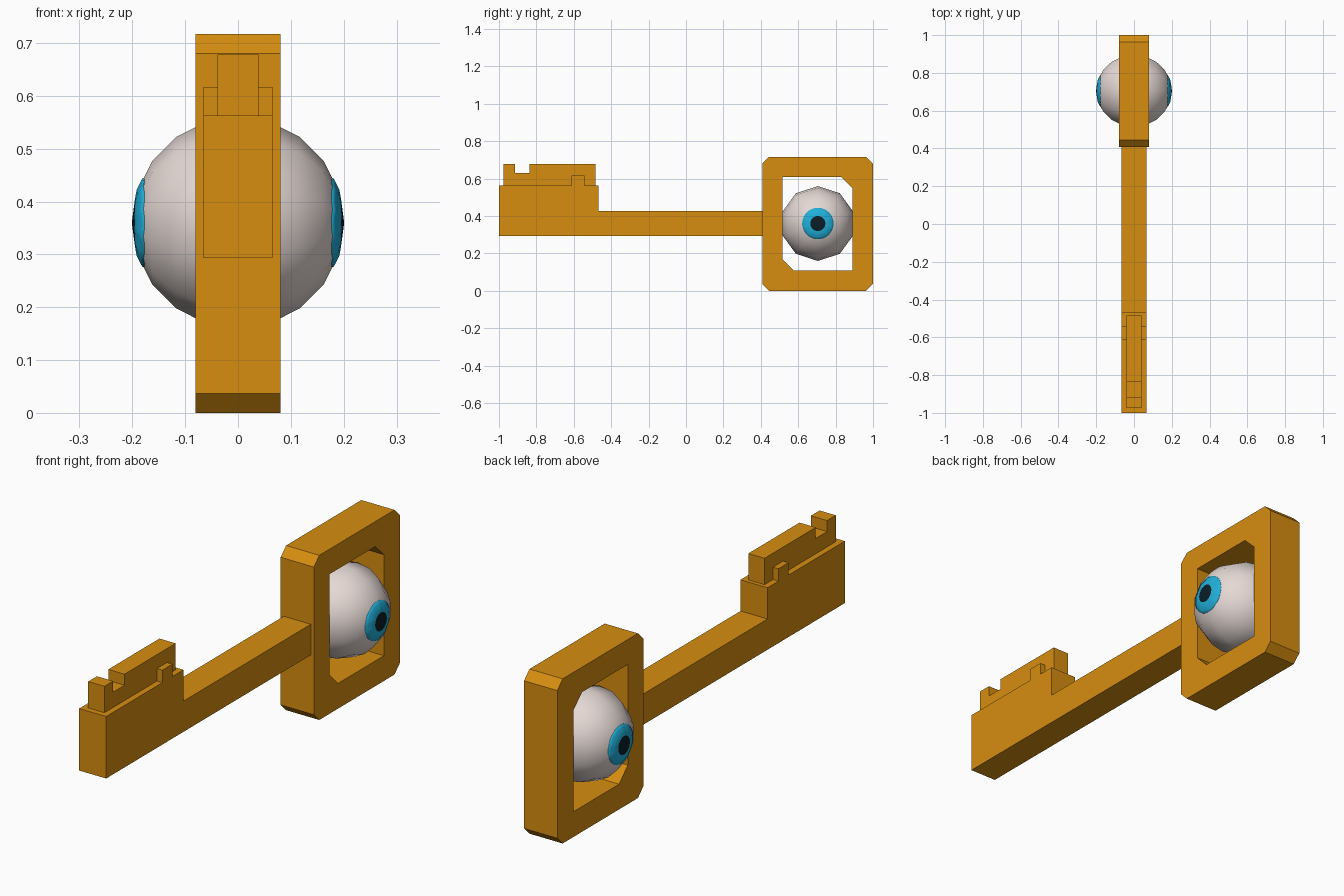
import bpy, bmesh, math

if "Cube" in bpy.data.objects:
    bpy.data.objects.remove(bpy.data.objects["Cube"])


def material(name, rgb):
    m = bpy.data.materials.new(name)
    m.diffuse_color = (*rgb, 1)
    m.use_nodes = True
    m.node_tree.nodes["Principled BSDF"].inputs["Base Color"].default_value = m.diffuse_color
    return m


gold = material("gold", (0.68, 0.27, 0.005))
white = material("eye white", (0.78, 0.69, 0.66))
blue = material("iris blue", (0.015, 0.43, 0.70))
black = material("pupil black", (0.003, 0.013, 0.02))


def finish(bm, name, *mats):
    bmesh.ops.remove_doubles(bm, verts=bm.verts, dist=1e-5)
    bmesh.ops.recalc_face_normals(bm, faces=bm.faces)
    me = bpy.data.meshes.new(name)
    bm.to_mesh(me)
    bm.free()
    for m in mats:
        me.materials.append(m)
    ob = bpy.data.objects.new(name, me)
    bpy.context.collection.objects.link(ob)
    return ob


def bridge(bm, a, b):
    n = len(a)
    return [bm.faces.new((a[i], a[(i + 1) % n], b[(i + 1) % n], b[i])) for i in range(n)]


def extrude_profile(name, pts, half):
    """Solid from a (y, z) outline, spanning x = -half..half."""
    bm = bmesh.new()
    l, r = [[bm.verts.new((x, y, z)) for y, z in pts] for x in (-half, half)]
    bm.faces.new(l)
    bm.faces.new(r)
    bridge(bm, l, r)
    return finish(bm, name, gold)


# Shaft and blade
extrude_profile("key_shaft", [(-1, .293), (.43, .293), (.43, .427), (-.468, .427),
                              (-.468, .563), (-1, .563)], .065)
# Narrow notched tooth ridge
extrude_profile("key_teeth", [(-.975, .55), (-.485, .55), (-.485, .678), (-.837, .678),
                              (-.837, .63), (-.915, .63), (-.915, .678), (-.975, .678)], .039)
# Small wide tooth crossing the ridge
extrude_profile("cross_tooth", [(-.613, .55), (-.543, .55), (-.543, .617), (-.613, .617)], .065)

# Bow frame: chamfered outline, window with two chamfered corners
outer = [(.445, 0), (.963, 0), (1, .037), (1, .68), (.963, .717), (.445, .717), (.408, .68), (.408, .037)]
inner = [(.575, .11), (.89, .11), (.89, .11), (.89, .55), (.83, .608), (.515, .608), (.515, .608), (.515, .17)]
bm = bmesh.new()
ol, il, ir, orr = [[bm.verts.new((x, y, z)) for y, z in p]
                   for p, x in ((outer, -.08), (inner, -.08), (inner, .08), (outer, .08))]
for a, b in ((ol, il), (il, ir), (ir, orr), (orr, ol)):
    bridge(bm, a, b)
finish(bm, "bow_frame", gold)

# Eyeball: ten-sided, ten-ring ball with poles on the x axis
CY, CZ, R, STEP = .705, .36, .2, math.radians(18)
bm = bmesh.new()
rings = []
for k in range(1, 10):
    x, r = R * math.cos(k * STEP), R * math.sin(k * STEP)
    rings.append([bm.verts.new((x, CY + r * math.cos(STEP * (2 * i + 1)),
                                CZ + r * math.sin(STEP * (2 * i + 1)))) for i in range(10)])
for a, b in zip(rings, rings[1:]):
    bridge(bm, a, b)
for ring, x in ((rings[0], R), (rings[-1], -R)):
    pole = bm.verts.new((x, CY, CZ))
    for i in range(10):
        bm.faces.new((ring[i], ring[(i + 1) % 10], pole))
for f in bm.faces:
    f.smooth = True
finish(bm, "eyeball", white)


def surface_x(r, phi):
    """Height of the faceted ball above its centre at polar point (r, phi)."""
    d = (phi + STEP) % (2 * STEP) - STEP
    rho = r * math.cos(d) / math.cos(STEP)
    k = int(math.asin(rho / R) / STEP + 1e-6)
    while R * math.sin((k + 1) * STEP) < rho:
        k += 1
    r0, r1 = R * math.sin(k * STEP), R * math.sin((k + 1) * STEP)
    x0, x1 = R * math.cos(k * STEP), R * math.cos((k + 1) * STEP)
    return x0 + (x1 - x0) * (rho - r0) / (r1 - r0)


# Iris and pupil: thin plates following the ball on both sides
for side, label in ((1, "right"), (-1, "left")):
    bm = bmesh.new()
    n = 40
    loops = []
    for r in (.04, .052, .063, .074, .084):
        loops.append([bm.verts.new((side * (surface_x(r, p) + .002), CY + r * math.cos(p),
                                    CZ + r * math.sin(p)))
                      for p in (2 * math.pi * i / n for i in range(n))])
    # rim sinks back into the ball
    loops.append([bm.verts.new((v.co.x - side * .004, v.co.y, v.co.z)) for v in loops[-1]])
    for a, b in zip(loops, loops[1:]):
        bridge(bm, a, b)
    pole = bm.verts.new((side * (R + .001), CY, CZ))
    for i in range(n):
        bm.faces.new((loops[0][i], loops[0][(i + 1) % n], pole)).material_index = 1
    for f in bm.faces:
        f.smooth = abs(f.calc_center_median().x) > 0 and f not in ()
    ob = finish(bm, label + "_iris", blue, black)
    # an open cap: make sure its faces point outward
    if sum(p.normal.x * p.area for p in ob.data.polygons) * side < 0:
        ob.data.flip_normals()
